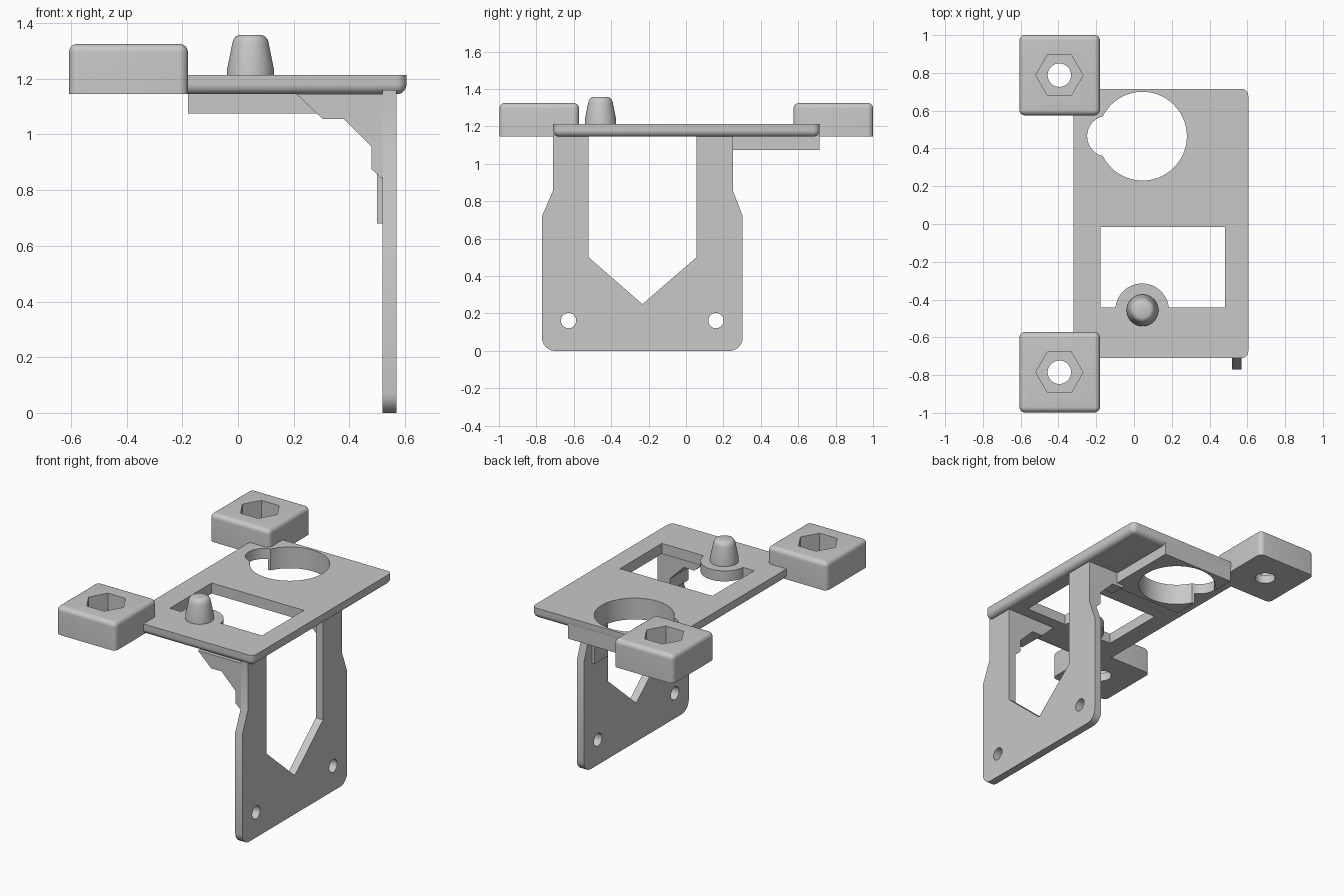
import bpy, bmesh, math
from mathutils import Vector

if "Cube" in bpy.data.objects:
    bpy.data.objects.remove(bpy.data.objects["Cube"], do_unlink=True)

grey = bpy.data.materials.new("plain grey")
grey.use_nodes = True
colour = (0.58, 0.58, 0.58, 1)
grey.diffuse_color = colour
grey.node_tree.nodes["Principled BSDF"].inputs["Base Color"].default_value = colour


def prism(name, points, low, high, axis="z", bevel=None):
    """Extrude a 2D outline along an axis; bevel is a list of (edge rule, width)."""
    place = {"x": lambda a, b, h: (h, a, b),
             "y": lambda a, b, h: (a, h, b),
             "z": lambda a, b, h: (a, b, h)}[axis]
    bm = bmesh.new()
    face = bm.faces.new([bm.verts.new(place(a, b, low)) for a, b in points])
    ext = bmesh.ops.extrude_face_region(bm, geom=[face])
    verts = [v for v in ext["geom"] if isinstance(v, bmesh.types.BMVert)]
    bmesh.ops.translate(bm, verts=verts, vec=Vector(place(0, 0, high - low)))
    bmesh.ops.recalc_face_normals(bm, faces=bm.faces)
    for rule, width in bevel or []:
        edges = [e for e in bm.edges if rule(*(v.co for v in e.verts))]
        bmesh.ops.bevel(bm, geom=edges, offset=width, segments=6,
                        profile=0.5, affect="EDGES")
    return finish(name, bm)


def finish(name, bm):
    mesh = bpy.data.meshes.new(name)
    bm.to_mesh(mesh)
    bm.free()
    mesh.materials.append(grey)
    obj = bpy.data.objects.new(name, mesh)
    bpy.context.collection.objects.link(obj)
    return obj


def rect(x0, x1, y0, y1):
    return [(x0, y0), (x1, y0), (x1, y1), (x0, y1)]


def ring(x, y, radius, sides=48):
    return [(x + radius * math.cos(math.tau * i / sides),
             y + radius * math.sin(math.tau * i / sides)) for i in range(sides)]


def cut(obj, *cutters):
    for cutter in cutters:
        cutter.hide_render = True
        mod = obj.modifiers.new("cut", "BOOLEAN")
        mod.operation, mod.solver, mod.object = "DIFFERENCE", "EXACT", cutter
    bpy.context.view_layer.update()
    graph = bpy.context.evaluated_depsgraph_get()
    result = bpy.data.meshes.new_from_object(obj.evaluated_get(graph))
    obj.modifiers.clear()
    obj.data = result
    for cutter in cutters:
        bpy.data.objects.remove(cutter, do_unlink=True)


def vertical(a, b):
    return abs(a.z - b.z) > 0.01


def at_height(z):
    return lambda a, b: abs(a.z - z) < 0.001 and abs(b.z - z) < 0.001


BOTTOM, TOP = 1.145, 1.213
parts = []


def port_cutters():
    return [prism("port_cutter", ring(0.045, 0.465, 0.235, 64), 1, 1.3),
            prism("lobe_cutter", ring(-0.14, 0.465, 0.108), 1, 1.3)]


def nut_cutters(y):
    return [prism("nut_cutter", ring(-0.395, y, 0.125, 6), 1.2, 1.4),
            prism("bolt_cutter", ring(-0.395, y, 0.062), 1, 1.4)]


# Top plate with rounded underside
plate = prism("top_plate", rect(-0.32, 0.605, -0.71, 0.715), BOTTOM, TOP,
              bevel=[(vertical, 0.035), (at_height(BOTTOM), 0.034)])
cut(plate, prism("window_cutter", rect(-0.178, 0.483, -0.443, -0.015), 1, 1.3),
    *port_cutters(), *nut_cutters(0.788), *nut_cutters(-0.785))
parts.append(plate)

# Thickening pad under the round port
pad = prism("port_pad", rect(-0.18, 0.345, 0.205, 0.714), 1.075, 1.185)
cut(pad, *port_cutters())
parts.append(pad)

# Nut blocks on the two outer corners
for name, y in (("back_nut_block", 0.788), ("front_nut_block", -0.785)):
    block = prism(name, rect(-0.607, -0.18, y - 0.213, y + 0.213), BOTTOM, 1.325,
                  bevel=[(vertical, 0.031), (at_height(1.325), 0.029)])
    cut(block, *nut_cutters(y))
    parts.append(block)

# Boss and tapered locating post
parts.append(prism("post_boss", ring(0.043, -0.457, 0.142), BOTTOM, TOP))
profile = [(0.084, 1.2), (0.084, 1.235), (0.066, 1.325), (0.062, 1.34),
           (0.053, 1.352), (0.04, 1.358)]
bm = bmesh.new()
loops = [[bm.verts.new((x, y, z)) for x, y in ring(0.045, -0.457, r)]
         for r, z in profile]
for lower, upper in zip(loops, loops[1:]):
    for i in range(len(lower)):
        j = (i + 1) % len(lower)
        bm.faces.new((lower[i], lower[j], upper[j], upper[i]))
bm.faces.new(loops[-1])
bm.faces.new(loops[0][::-1])
parts.append(finish("locating_post", bm))

# Upright panel with a pointed window and two screw holes
outline = [(-0.77, 0), (0.303, 0), (0.303, 0.72), (0.25, 0.86), (0.25, 1.16),
           (-0.71, 1.16), (-0.71, 0.86), (-0.77, 0.72)]
panel = prism("upright_panel", outline, 0.519, 0.57, "x",
              [(lambda a, b: a.z < 0.001 and b.z < 0.001 and abs(a.x - b.x) > 0.01, 0.07)])
opening = [(-0.233, 0.25), (0.055, 0.5), (0.055, BOTTOM), (-0.52, BOTTOM), (-0.52, 0.5)]
cut(panel, prism("opening_cutter", opening, 0.4, 0.7, "x"),
    *[prism("screw_cutter", ring(y, 0.162, 0.041, 32), 0.4, 0.7, "x")
      for y in (-0.628, 0.16)])
parts.append(panel)

# Stepped gussets behind each leg of the panel, each with a thin rib below
gusset = [(0.21, BOTTOM), (0.305, 1.055), (0.38, 1.055), (0.48, 0.955),
          (0.48, 0.875), (0.52, 0.84), (0.52, BOTTOM)]
for side, y0, y1 in (("front", -0.71, -0.52), ("back", 0.16, 0.25)):
    parts.append(prism(side + "_gusset", gusset, y0, y1, "y"))
for side, y0, y1 in (("front", -0.68, -0.55), ("back", 0.085, 0.22)):
    parts.append(prism(side + "_rib", rect(0.5, 0.52, 0.68, 0.87), y0, y1, "y"))

# Smooth the rounded surfaces and keep the sharp edges
bpy.ops.object.select_all(action="DESELECT")
for obj in parts:
    obj.select_set(True)
bpy.context.view_layer.objects.active = parts[0]
bpy.ops.object.shade_smooth_by_angle(angle=math.radians(30))
